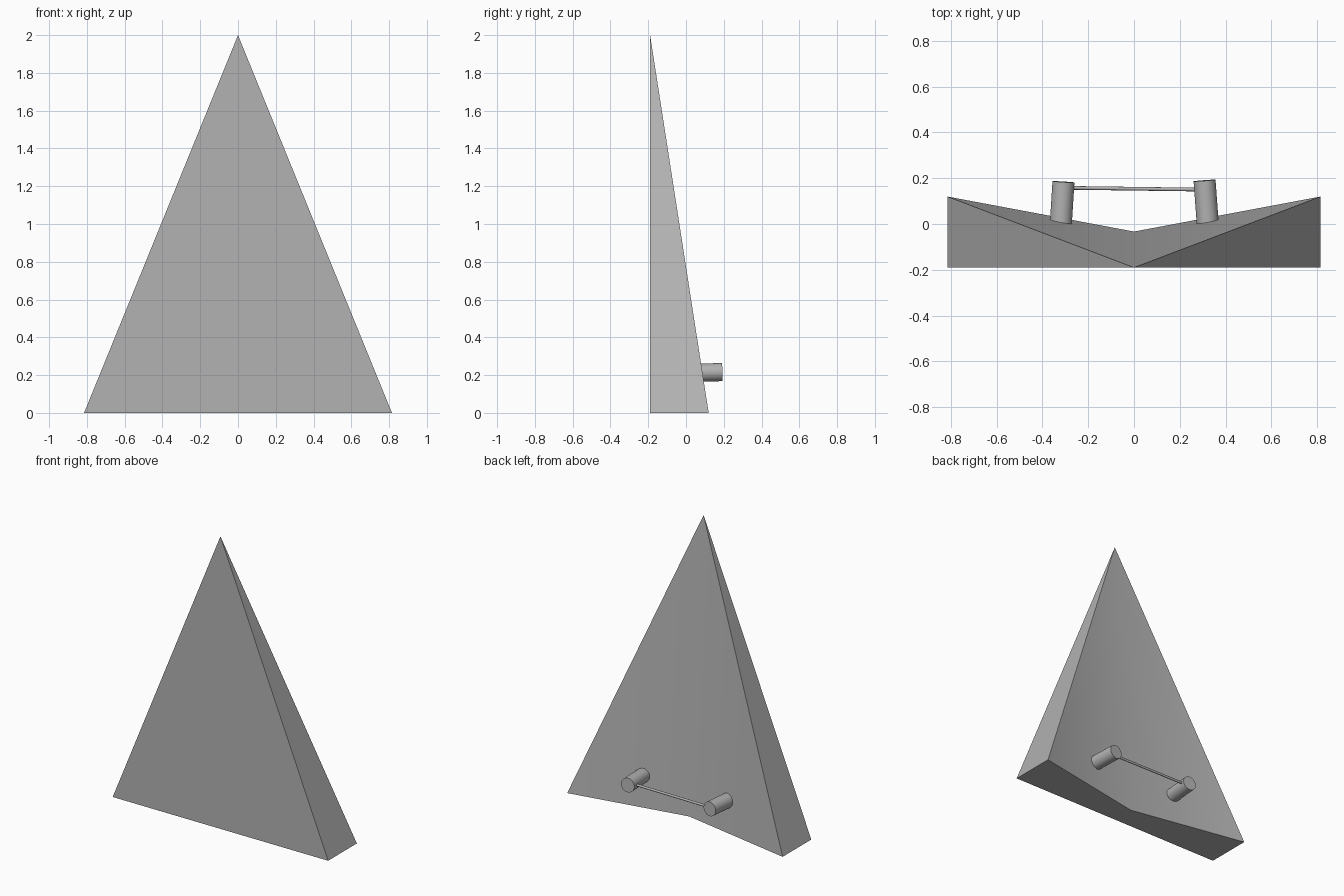
import bpy
import bmesh
from mathutils import Vector

cube = bpy.data.objects.get("Cube")
if cube:
    bpy.data.objects.remove(cube, do_unlink=True)

grey = bpy.data.materials.new("light_grey")
grey.use_nodes = True
colour = (0.45, 0.45, 0.45, 1)
grey.diffuse_color = colour
grey.node_tree.nodes["Principled BSDF"].inputs["Base Color"].default_value = colour


def finish(obj):
    """Apply the material and smooth shading with sharp edges kept."""
    obj.data.materials.append(grey)
    bpy.ops.object.select_all(action="DESELECT")
    obj.select_set(True)
    bpy.context.view_layer.objects.active = obj
    bpy.ops.object.shade_smooth_by_angle()


def rod(name, start, end, radius, sides=32):
    """Cylinder between two points."""
    start, end = Vector(start), Vector(end)
    axis = end - start
    bpy.ops.mesh.primitive_cylinder_add(
        vertices=sides, radius=radius, depth=axis.length,
        location=(start + end) / 2,
        rotation=axis.to_track_quat("Z", "Y").to_euler())
    obj = bpy.context.object
    obj.name = name
    finish(obj)


# Tall wedge: a base with a notched back, drawn up to one point
base = [(-0.815, -0.19), (0.815, -0.19), (0.815, 0.12), (0, -0.033), (-0.815, 0.12)]
bm = bmesh.new()
ring = [bm.verts.new((x, y, 0)) for x, y in base]
apex = bm.verts.new((0, -0.19, 2))
bm.faces.new(ring[::-1])
for a, b in zip(ring, ring[1:] + ring[:1]):
    bm.faces.new((a, b, apex))
mesh = bpy.data.meshes.new("wedge_body")
bm.to_mesh(mesh)
bm.free()
body = bpy.data.objects.new("wedge_body", mesh)
bpy.context.collection.objects.link(body)
finish(body)

# Pegs standing out from the two back faces
rod("left_peg", (0.322, 0.0, 0.21), (0.308, 0.19, 0.216), 0.048)
rod("right_peg", (-0.32, -0.01, 0.21), (-0.308, 0.184, 0.216), 0.048)

# Thin bar joining the pegs
rod("crossbar", (-0.3, 0.158, 0.214), (0.3, 0.15, 0.214), 0.008, 16)
